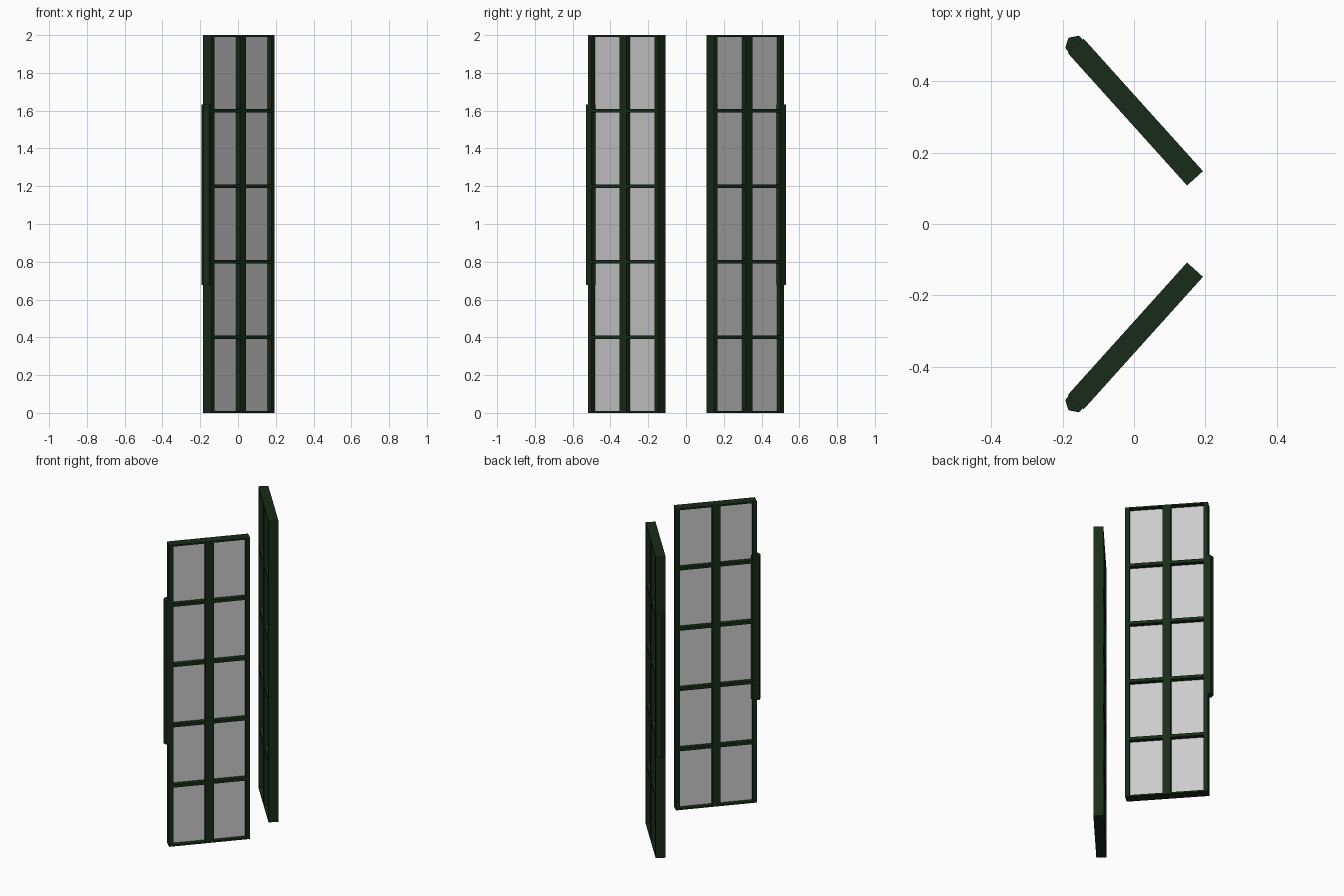
import bpy, bmesh, math
from mathutils import Vector

if "Cube" in bpy.data.objects:
    bpy.data.objects.remove(bpy.data.objects["Cube"])

# Pair of open window casements, mirrored across the y = 0 plane
ANGLE = math.radians(48)
INNER = Vector((0.171, 0.128))            # centre of the free edge
WIDTH, DEPTH, HEIGHT = 0.5, 0.06, 2.0
STILE, RAIL, COLS, ROWS = 0.025, 0.01, 2, 5

green = bpy.data.materials.new("dark_green_paint")
green.diffuse_color = (0.009, 0.025, 0.009, 1)
green.use_nodes = True
green.node_tree.nodes["Principled BSDF"].inputs["Base Color"].default_value = green.diffuse_color


def place(w, z, side):
    """Point on the casement mid plane, w measured from the free edge."""
    x = INNER.x - math.cos(ANGLE) * w
    y = INNER.y + math.sin(ANGLE) * w
    return (x, side * y, z)


def finish(bm, name, mat=None, thickness=0):
    me = bpy.data.meshes.new(name)
    bm.to_mesh(me)
    bm.free()
    ob = bpy.data.objects.new(name, me)
    bpy.context.collection.objects.link(ob)
    if mat:
        me.materials.append(mat)
    if thickness:
        mod = ob.modifiers.new("thickness", 'SOLIDIFY')
        mod.thickness = thickness
        mod.offset = 0
    return ob


def breaks(total, count, border):
    """Grid lines on both sides of every opening."""
    cell = total / count
    lines = [0]
    for i in range(count):
        lines += [i * cell + border, (i + 1) * cell - border]
    return lines + [total]


def sheet(side, openings):
    """Flat lattice (openings=False) or only the openings (True)."""
    us, zs = breaks(WIDTH, COLS, STILE), breaks(HEIGHT, ROWS, RAIL)
    bm = bmesh.new()
    grid = [[bm.verts.new(place(u, z, side)) for z in zs] for u in us]
    for i in range(len(us) - 1):
        for j in range(len(zs) - 1):
            if (i % 2 == 1 and j % 2 == 1) == openings:
                bm.faces.new((grid[i][j], grid[i + 1][j],
                              grid[i + 1][j + 1], grid[i][j + 1]))
    bmesh.ops.delete(bm, geom=[v for v in bm.verts if not v.link_faces],
                     context='VERTS')
    return bm


for side, label in ((-1, "front"), (1, "back")):
    # Lattice frame and glass set in the middle of its depth
    finish(sheet(side, False), label + "_casement_frame", green, DEPTH)
    finish(sheet(side, True), label + "_glass_panes", None, 0.003)

    # Six-sided hinge barrel along the outer edge
    bm = bmesh.new()
    bmesh.ops.create_cone(bm, cap_ends=True, segments=6,
                          radius1=0.03, radius2=0.03, depth=0.955)
    hinge = finish(bm, label + "_hinge_barrel", green)
    hinge.location = place(WIDTH, 1.155, side)
    # one corner points straight away from the casement
    v = hinge.data.vertices[0].co
    hinge.rotation_euler.z = side * (math.pi - ANGLE) - math.atan2(v.y, v.x)
